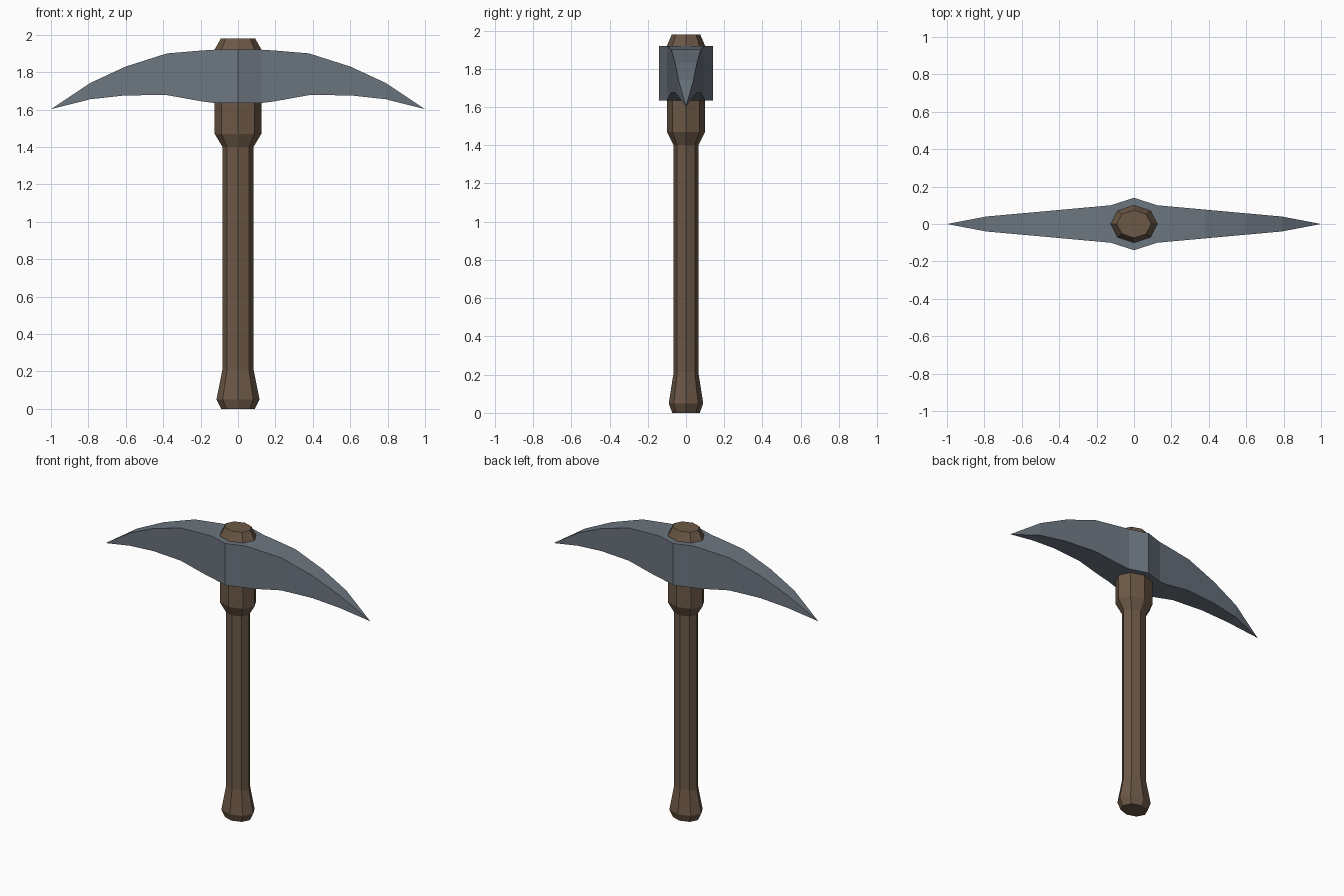
import bpy, bmesh
from math import cos, sin, pi

if "Cube" in bpy.data.objects:
    bpy.data.objects.remove(bpy.data.objects["Cube"])


def material(name, rgb):
    m = bpy.data.materials.new(name)
    m.diffuse_color = (*rgb, 1)
    m.use_nodes = True
    m.node_tree.nodes["Principled BSDF"].inputs["Base Color"].default_value = m.diffuse_color
    return m


def loft(name, rings, mat):
    """Skin a stack of equal-sized rings and cap both ends."""
    bm = bmesh.new()
    loops = [[bm.verts.new(p) for p in ring] for ring in rings]
    for a, b in zip(loops, loops[1:]):
        for i in range(len(a)):
            j = (i + 1) % len(a)
            bm.faces.new((a[i], a[j], b[j], b[i]))
    bm.faces.new(loops[0])
    bm.faces.new(loops[-1])
    bmesh.ops.remove_doubles(bm, verts=bm.verts, dist=0.0005)
    bmesh.ops.dissolve_degenerate(bm, edges=bm.edges, dist=0.0001)
    bmesh.ops.recalc_face_normals(bm, faces=bm.faces)
    mesh = bpy.data.meshes.new(name)
    bm.to_mesh(mesh)
    bm.free()
    mesh.materials.append(mat)
    obj = bpy.data.objects.new(name, mesh)
    bpy.context.collection.objects.link(obj)
    return obj


wood = material("wood", (0.15, 0.098, 0.062))
steel = material("steel", (0.15, 0.18, 0.215))

# Handle: flattened octagon with flared grip and collar (z, x radius, y radius)
profile = [(0, 0.09, 0.072), (0.05, 0.115, 0.09), (0.21, 0.083, 0.065),
           (1.40, 0.083, 0.065), (1.47, 0.125, 0.10), (1.92, 0.125, 0.10),
           (1.98, 0.092, 0.074)]
loft("handle", [[(rx * cos(k * pi / 4), ry * sin(k * pi / 4), z) for k in range(8)]
                for z, rx, ry in profile], wood)

# Pick head: rectangular sections from hub to tip (x, half depth, bottom, top)
half = [(0, 0.14, 1.635, 1.92), (0.125, 0.10, 1.635, 1.92),
        (0.19, 0.094, 1.643, 1.916), (0.38, 0.077, 1.677, 1.90),
        (0.60, 0.057, 1.676, 1.83), (0.79, 0.04, 1.655, 1.742),
        (0.992, 0.001, 1.60, 1.604)]
sections = [(-x, d, b, t) for x, d, b, t in half[:0:-1]] + half
# Close both tips to a point
sections[0] = (-1.0, 0, 1.602, 1.602)
sections[-1] = (1.0, 0, 1.602, 1.602)
loft_rings = [[(x, -d, b), (x, d, b), (x, d, t), (x, -d, t)] for x, d, b, t in sections[1:-1]]

head = loft("pick_head", loft_rings, steel)
bm = bmesh.new()
bm.from_mesh(head.data)
for side in (-1, 1):
    cap = [f for f in bm.faces if f.normal.x * side > 0.99]
    bmesh.ops.poke(bm, faces=cap)
    for v in bm.verts:
        if abs(v.co.y) < 1e-5 and v.co.x * side > 0.7:
            v.co = (side, 0, 1.602)
bm.normal_update()
bm.to_mesh(head.data)
bm.free()
